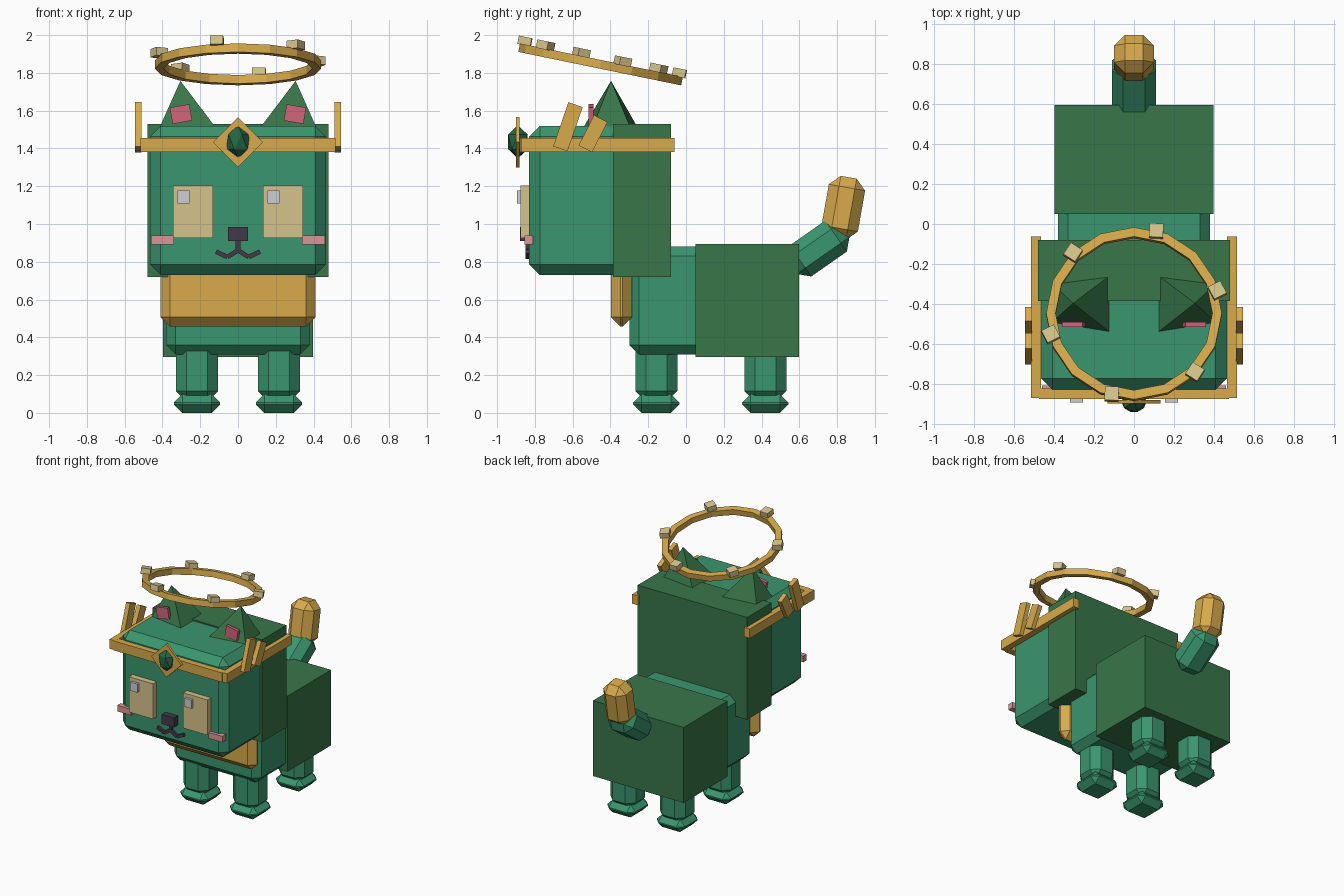
import bpy, bmesh, math
from mathutils import Matrix, Vector, Euler

if "Cube" in bpy.data.objects:
    bpy.data.objects.remove(bpy.data.objects["Cube"])


def material(name, r, g, b):
    lin = [((c / 255 + 0.055) / 1.055) ** 2.4 for c in (r, g, b)]
    m = bpy.data.materials.new(name)
    m.diffuse_color = (*lin, 1)
    m.use_nodes = True
    m.node_tree.nodes["Principled BSDF"].inputs["Base Color"].default_value = m.diffuse_color
    return m


GREEN = material("fur green", 58, 150, 110)
DARK = material("mane dark green", 56, 118, 73)
GOLD = material("gold", 216, 171, 76)
CREAM = material("cream", 214, 196, 140)
GREY = material("pale grey", 206, 206, 214)
CHEEK = material("cheek pink", 222, 150, 150)
ROSE = material("ear rose", 208, 102, 124)
BLACK = material("nose charcoal", 66, 58, 72)
GEM = material("gem green", 36, 102, 68)


def make(name, bm, mat, loc=(0, 0, 0), rot=(0, 0, 0)):
    bmesh.ops.recalc_face_normals(bm, faces=bm.faces)
    me = bpy.data.meshes.new(name)
    bm.to_mesh(me)
    bm.free()
    me.materials.append(mat)
    ob = bpy.data.objects.new(name, me)
    ob.location = loc
    ob.rotation_euler = [math.radians(a) for a in rot]
    bpy.context.collection.objects.link(ob)
    return ob


def box(name, loc, size, mat, bevel=0, rot=(0, 0, 0)):
    bm = bmesh.new()
    bmesh.ops.create_cube(bm, size=1, matrix=Matrix.Diagonal((*size, 1)))
    if bevel:
        bmesh.ops.bevel(bm, geom=bm.edges[:], offset=bevel, segments=1,
                        affect='EDGES', clamp_overlap=True)
    return make(name, bm, mat, loc, rot)


def span(name, lo, hi, mat, bevel=0):
    loc = [(a + b) / 2 for a, b in zip(lo, hi)]
    return box(name, loc, [b - a for a, b in zip(lo, hi)], mat, bevel)


# body, hindquarters, collar
span("body", (-.38, -.30, .31), (.38, .50, .88), GREEN, .05)
span("hindquarters", (-.398, .05, .297), (.398, .597, .895), DARK)
span("collar", (-.41, -.397, .457), (.41, -.285, .80), GOLD, .05)

# head and mane
span("head", (-.465, -.83, .73), (.465, -.25, 1.52), GREEN, .056)
span("mane", (-.48, -.386, .72), (.48, -.08, 1.53), DARK)

# tail
box("tail_base", (0, .70, .87), (.22, .34, .20), GREEN, .055, (35, 0, 0))
box("tail_tip", (0, .833, 1.085), (.20, .195, .33), GOLD, .055, (-10, 0, 0))

# nose and headband front
span("nose", (-.053, -.88, .91), (.053, -.82, .985), BLACK)
span("headband_front", (-.475, -.878, 1.38), (.475, -.825, 1.455), GOLD)
box("gem_mount", (0, -.89, 1.433), (.188, .018, .188), GOLD, 0, (0, 45, 0))
bm = bmesh.new()
bmesh.ops.create_icosphere(bm, subdivisions=1, radius=1,
                           matrix=Matrix.Diagonal((.07, .06, .088, 1)))
make("gem", bm, GEM, (0, -.89, 1.435))


def stroke(name, a, b):
    d = Vector(b) - Vector(a)
    box(name, ((a[0] + b[0]) / 2, -.838, (a[1] + b[1]) / 2),
        (d.length + .01, .022, .024), BLACK, 0, (0, -math.degrees(math.atan2(d.y, d.x)), 0))


stroke("mouth_middle", (0, .92), (0, .855))

for s, side in ((-1, "left"), (1, "right")):
    # legs and feet
    for y, end in ((-.157, "front"), (.42, "back")):
        box(f"{end}_leg_{side}", (s * .217, y, .24), (.222, .222, .36), GREEN, .055)
        box(f"{end}_foot_{side}", (s * .217, y, .05), (.245, .245, .10), GREEN, .045)

    # face
    box(f"eye_{side}", (s * .238, -.85, 1.065), (.212, .05, .28), CREAM)
    box(f"eye_glint_{side}", (s * .238 - .05, -.88, 1.143), (.064, .03, .068), GREY)
    box(f"cheek_{side}", (s * .40, -.832, .915), (.122, .044, .048), CHEEK)
    stroke(f"mouth_inner_{side}", (s * .004, .858), (s * .052, .828))
    stroke(f"mouth_outer_{side}", (s * .062, .828), (s * .112, .852))

    # ear pyramid and its inner patch
    bm = bmesh.new()
    base = [bm.verts.new((s * x, y, 1.50)) for x, y in
            ((.11, -.25), (.11, -.55), (.42, -.50), (.42, -.29))]
    tip = bm.verts.new((s * .305, -.397, 1.758))
    bm.faces.new(base)
    for i in range(4):
        bm.faces.new((base[i], base[(i + 1) % 4], tip))
    make(f"ear_{side}", bm, DARK)
    box(f"ear_inner_{side}", (s * .302, -.503, 1.582), (.105, .025, .088), ROSE, 0, (0, s * 10, 0))

    # headband side and its two prongs
    box(f"headband_{side}", (s * .49, -.467, 1.418), (.05, .81, .075), GOLD)
    box(f"long_prong_{side}", (s * .528, -.625, 1.515), (.035, .08, .247), GOLD, 0, (-19, 0, 0))
    box(f"short_prong_{side}", (s * .528, -.492, 1.478), (.035, .08, .18), GOLD, 0, (-27, 0, 0))

# halo ring, tilted up at the front
N = 16
bm = bmesh.new()
rings = [[bm.verts.new((r * math.cos(2 * math.pi * i / N), r * math.sin(2 * math.pi * i / N), z))
          for r, z in ((.44, -.023), (.44, .023), (.393, .023), (.393, -.023))] for i in range(N)]
for i in range(N):
    a, b = rings[i], rings[(i + 1) % N]
    for k in range(4):
        bm.faces.new((a[k], b[k], b[(k + 1) % 4], a[(k + 1) % 4]))
centre, tilt = Vector((0, -.452, 1.845)), (-11.6, 0, 0)
make("halo", bm, GOLD, centre, tilt)

# six studs on top of the halo
turn = Euler([math.radians(a) for a in tilt]).to_matrix()
for k in range(6):
    a = 15 + 60 * k
    p = Vector((.432 * math.cos(math.radians(a)), .432 * math.sin(math.radians(a)), .04))
    stud = box(f"halo_stud_{k + 1}", centre + turn @ p, (.07, .07, .045), CREAM)
    stud.rotation_euler = (turn @ Matrix.Rotation(math.radians(a + 12), 3, 'Z')).to_euler()
